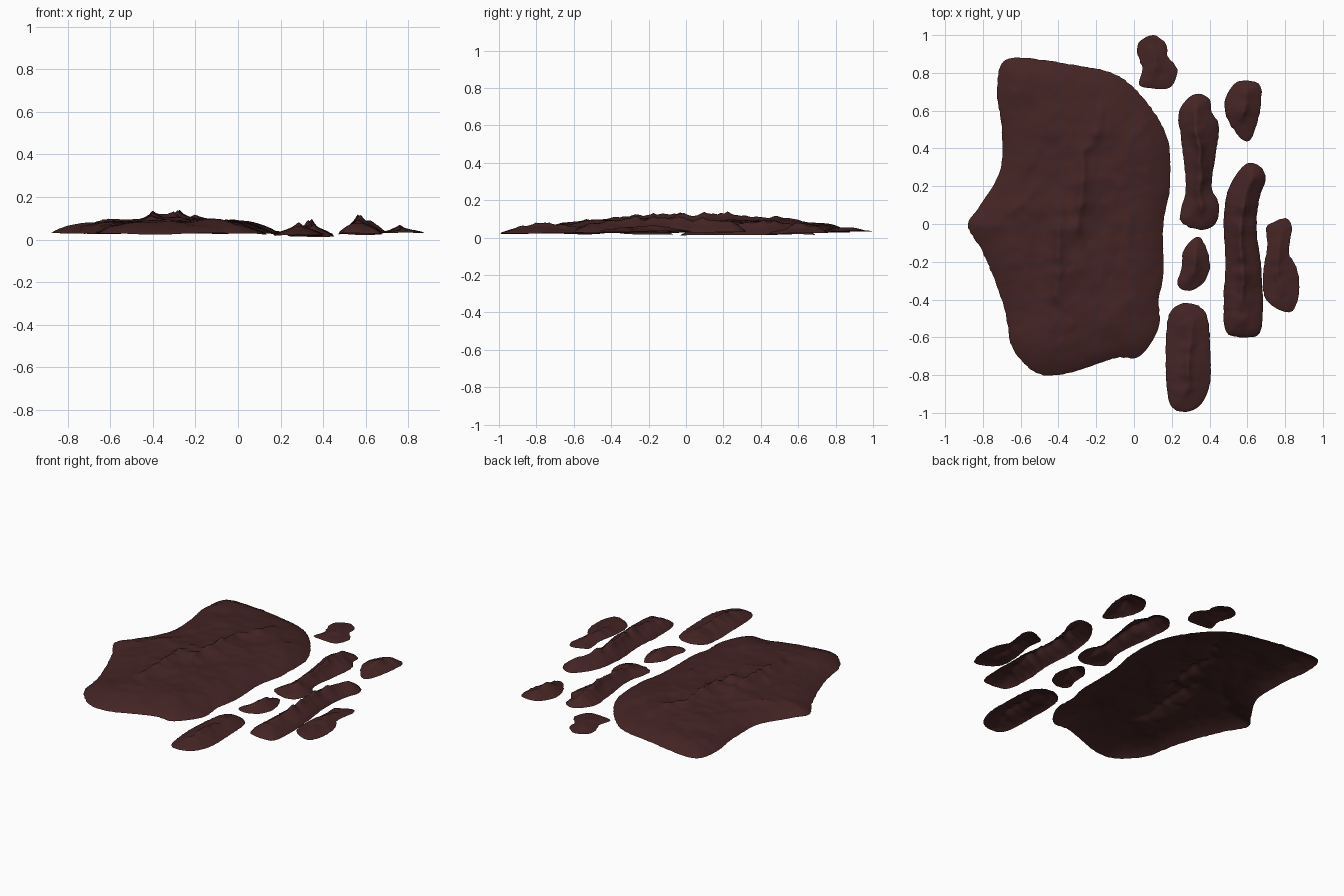
import bpy
import math
from mathutils import Vector, noise
from mathutils.geometry import delaunay_2d_cdt, intersect_point_line

rock = bpy.data.materials.new("dark red brown rock")
rock.diffuse_color = (0.058, 0.0175, 0.0175, 1)


def smooth_loop(pts, step=0.018):
    """Closed Catmull-Rom outline with a slightly ragged edge."""
    P = [Vector(p) for p in pts]
    n, out = len(P), []
    for i in range(n):
        a, b, c, d = P[i - 1], P[i], P[(i + 1) % n], P[(i + 2) % n]
        k = max(2, round((c - b).length / step))
        for j in range(k):
            t = j / k
            q = 0.5 * (2 * b + (c - a) * t + (2 * a - 5 * b + 4 * c - d) * t * t
                       + (3 * b - a - 3 * c + d) * t ** 3)
            r = noise.noise(Vector((q.x * 45, q.y * 45, 3))) * 0.005
            out.append(q + Vector((r, r)))
    return out


def seg_dist(p, a, b):
    q, t = intersect_point_line(p, a, b)
    t = min(1, max(0, t))
    return (p - (a + (b - a) * t)).length, t


def inside(p, loop):
    hit = False
    for a, b in zip(loop, loop[1:] + loop[:1]):
        if (a.y > p.y) != (b.y > p.y):
            if p.x < a.x + (p.y - a.y) * (b.x - a.x) / (b.y - a.y):
                hit = not hit
    return hit


def island(name, outline, edge, rise, falloff, ridges, cell):
    """Thin open rock shell; ridges are (height, width, points)."""
    loop = smooth_loop(outline)
    n = len(loop)
    pts = list(loop)
    x0, x1 = min(p.x for p in loop), max(p.x for p in loop)
    y0, y1 = min(p.y for p in loop), max(p.y for p in loop)
    for j in range(int((y1 - y0) / cell) + 1):
        for i in range(int((x1 - x0) / cell) + 1):
            p = Vector((x0 + (i + 0.5 * (j % 2)) * cell, y0 + j * cell))
            if inside(p, loop) and min((p - q).length for q in loop) > cell * 0.6:
                pts.append(p)
    edges = [(i, (i + 1) % n) for i in range(n)]
    v2, _, faces, *_ = delaunay_2d_cdt(pts, edges, [], 1, 1e-5)
    verts = []
    for p in v2:
        d = min((p - q).length for q in loop)
        if d < 0.0001:
            d = 0
        inner = 1 - math.exp(-d / falloff)
        z = edge + 0.008 * noise.noise(Vector((p.x * 4, p.y * 4, 0)))
        z += rise * inner
        z += inner * 0.010 * noise.fractal(Vector((p.x * 7, p.y * 7, 5)), 0.8, 2.1, 4)
        for h, w, line in ridges:
            # wander the ridge line a little, taper it at both ends
            q = p + Vector((0.02 * noise.noise(Vector((p.x * 9, p.y * 9, 8))), 0))
            L = [Vector(a) for a in line]
            d, t, k = min((*seg_dist(q, L[s], L[s + 1]), s) for s in range(len(L) - 1))
            u = (k + t) / (len(L) - 1)
            rough = 0.8 + 0.5 * noise.noise(Vector((0, p.y * 16, 2)))
            z += inner * h * rough * math.exp(-d / w) * (0.35 + 0.65 * math.sin(math.pi * u))
        verts.append((p.x, p.y, max(z, 0)))
    me = bpy.data.meshes.new(name)
    me.from_pydata(verts, [], faces)
    me.materials.append(rock)
    ob = bpy.data.objects.new(name, me)
    bpy.context.collection.objects.link(ob)
    me.shade_smooth()
    return ob


# large plateau
island("main_plateau", [
    (-.70, .85), (-.60, .88), (-.40, .855), (-.15, .81), (-.02, .74), (.10, .60),
    (.18, .44), (.19, .20), (.155, 0), (.155, -.27), (.13, -.40), (.13, -.55),
    (.03, -.70), (-.10, -.71), (-.33, -.785), (-.48, -.80), (-.58, -.74),
    (-.65, -.64), (-.69, -.43), (-.80, -.15), (-.88, -.01), (-.82, .09),
    (-.71, .28), (-.70, .50), (-.725, .70)],
    0.028, 0.064, 0.10, [
        (.050, .035, [(-.22, .43), (-.28, .37), (-.27, .18), (-.30, 0), (-.29, -.12)]),
        (.050, .035, [(-.40, .08), (-.39, -.12), (-.41, -.38)]),
        (.022, .03, [(-.72, .0), (-.60, .10), (-.48, .22)]),
        (.030, .03, [(-.17, .64), (-.18, .52), (-.22, .43)]),
        (.015, .03, [(-.02, .12), (-.02, -.20)]),
        (.015, .03, [(-.05, .42), (.07, .53)]),
        (.020, .03, [(-.40, -.36), (-.34, -.48), (-.32, -.62)]),
        (.020, .03, [(-.66, .72), (-.60, .62)])], 0.018)

# small outlying slabs
island("north_slab", [
    (.025, .96), (.10, 1.0), (.17, .95), (.18, .88), (.23, .82), (.20, .73),
    (.14, .715), (.03, .735), (.045, .82), (.02, .90)],
    0.032, 0.012, 0.04, [(.018, .025, [(.10, .95), (.12, .85), (.09, .75)])], 0.012)
island("inner_long_slab", [
    (.34, .69), (.40, .66), (.41, .59), (.45, .52), (.43, .35), (.41, .20),
    (.45, .10), (.43, 0), (.35, -.03), (.25, .01), (.25, .08), (.275, .20),
    (.25, .45), (.235, .58), (.28, .66)],
    0.016, 0.030, 0.04, [
        (.065, .03, [(.33, .64), (.33, .52), (.35, .35), (.35, .15), (.36, .05)]),
        (.02, .02, [(.34, .55), (.42, .53)])], 0.012)
island("north_east_slab", [
    (.60, .76), (.67, .73), (.67, .62), (.65, .53), (.61, .44), (.55, .47),
    (.49, .57), (.48, .65), (.53, .74)],
    0.025, 0.025, 0.04, [(.04, .03, [(.60, .72), (.58, .60), (.56, .53)])], 0.012)
island("outer_long_slab", [
    (.61, .325), (.68, .29), (.695, .23), (.66, .12), (.65, -.05), (.675, -.25),
    (.675, -.55), (.60, -.60), (.49, -.57), (.475, -.40), (.485, -.20),
    (.475, 0), (.49, .15), (.54, .26)],
    0.028, 0.040, 0.04, [
        (.070, .035, [(.62, .25), (.57, .08), (.56, -.12), (.58, -.30), (.55, -.48)])], 0.012)
island("east_slab", [
    (.80, .03), (.835, -.02), (.82, -.15), (.86, -.23), (.875, -.35), (.84, -.46),
    (.76, -.45), (.69, -.38), (.685, -.25), (.705, -.13), (.70, -.02), (.74, .01)],
    0.032, 0.014, 0.04, [(.03, .025, [(.78, -.04), (.76, -.18), (.78, -.36)])], 0.012)
island("inner_small_slab", [
    (.35, -.07), (.39, -.15), (.40, -.24), (.36, -.32), (.28, -.355), (.23, -.32),
    (.25, -.24), (.26, -.15), (.30, -.09)],
    0.020, 0.025, 0.04, [(.04, .025, [(.33, -.12), (.33, -.20), (.28, -.29)])], 0.012)
island("south_slab", [
    (.26, -.42), (.34, -.435), (.39, -.50), (.405, -.70), (.40, -.85), (.35, -.96),
    (.26, -.995), (.19, -.95), (.17, -.80), (.17, -.60), (.19, -.47)],
    0.022, 0.030, 0.05, [(.04, .03, [(.31, -.53), (.29, -.70), (.29, -.85), (.26, -.92)])], 0.012)
